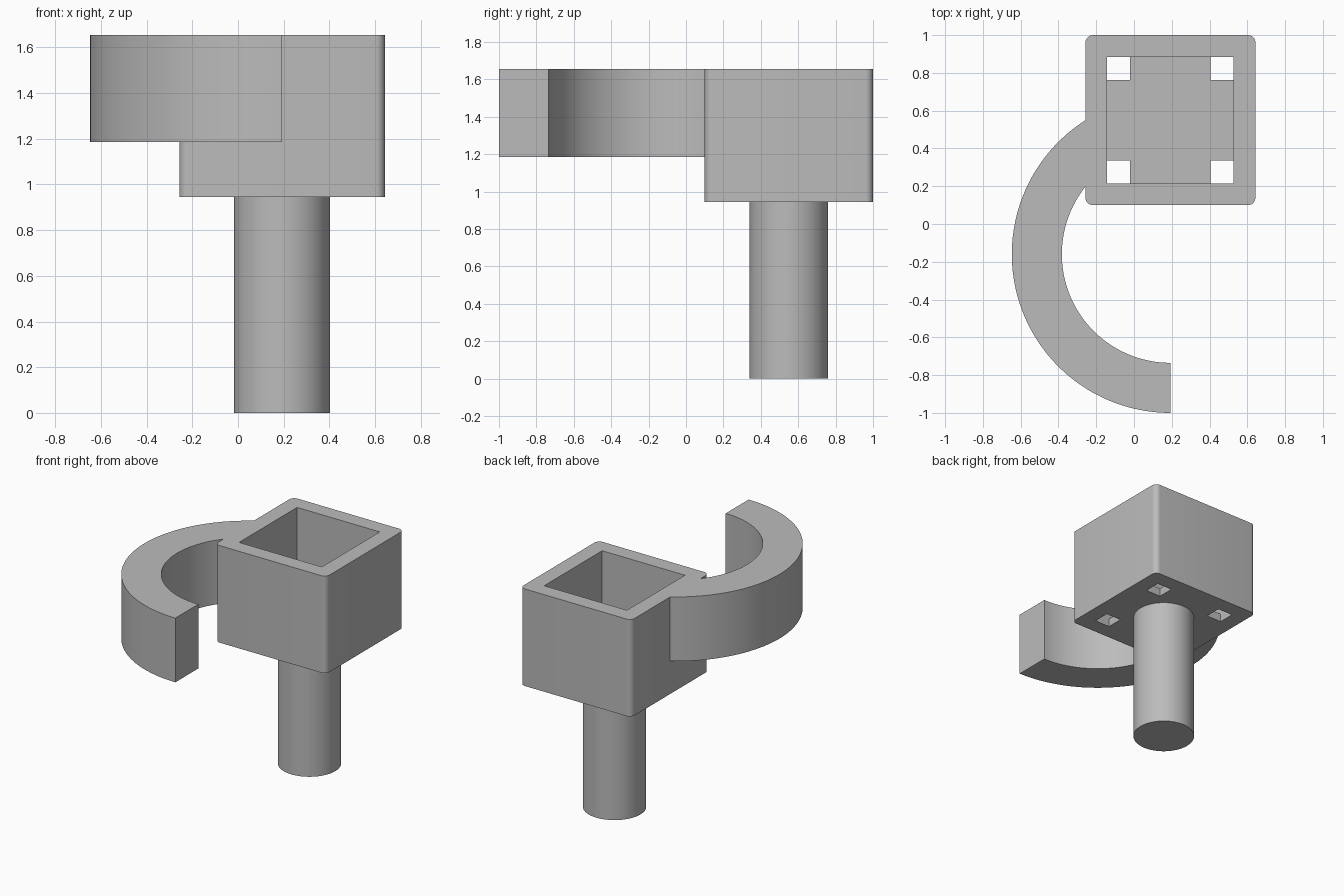
import bpy, bmesh
from math import sin, cos, acos, pi, radians

old = bpy.data.objects.get("Cube")
if old:
    bpy.data.objects.remove(old, do_unlink=True)

grey = bpy.data.materials.new("plain grey")
grey.use_nodes = True
colour = (0.5, 0.5, 0.5, 1)
grey.diffuse_color = colour
grey.node_tree.nodes["Principled BSDF"].inputs["Base Color"].default_value = colour


def prism(name, loops, z0, z1):
    """Extrude closed outlines (the first outer, the rest holes) from z0 to z1."""
    bm = bmesh.new()
    edges = []
    for loop in loops:
        vs = [bm.verts.new((x, y, z0)) for x, y in loop]
        edges += [bm.edges.new((v, vs[i - 1])) for i, v in enumerate(vs)]
    bmesh.ops.triangle_fill(bm, edges=edges, use_beauty=True)
    ext = bmesh.ops.extrude_face_region(bm, geom=bm.faces[:], use_keep_orig=True)
    top = [g for g in ext["geom"] if isinstance(g, bmesh.types.BMVert)]
    bmesh.ops.translate(bm, verts=top, vec=(0, 0, z1 - z0))
    bmesh.ops.recalc_face_normals(bm, faces=bm.faces[:])
    mesh = bpy.data.meshes.new(name)
    bm.to_mesh(mesh)
    bm.free()
    mesh.materials.append(grey)
    ob = bpy.data.objects.new(name, mesh)
    bpy.context.collection.objects.link(ob)
    bpy.ops.object.select_all(action='DESELECT')
    ob.select_set(True)
    bpy.context.view_layer.objects.active = ob
    bpy.ops.object.shade_smooth_by_angle(angle=radians(30))
    return ob


def arc(cx, cy, r, a0, a1, n):
    return [(cx + r * cos(a0 + (a1 - a0) * i / n),
             cy + r * sin(a0 + (a1 - a0) * i / n)) for i in range(n + 1)]


CX, CY = 0.193, 0.55
HALF, INNER, CORNER = 0.45, 0.335, 0.04
BASE, TOP, FLOOR = 0.945, 1.655, 0.06

# Box walls with rounded vertical edges and a square well
outer = []
for k, (sx, sy) in enumerate([(1, 1), (-1, 1), (-1, -1), (1, -1)]):
    d = HALF - CORNER
    outer += arc(CX + sx * d, CY + sy * d, CORNER, k * pi / 2, (k + 1) * pi / 2, 8)
well = [(CX + sx * INNER, CY + sy * INNER)
        for sx, sy in [(1, 1), (-1, 1), (-1, -1), (1, -1)]]
prism("box_walls", [outer, well], BASE, TOP)

# Cross-shaped floor that leaves a square drain hole in each corner
a, b = INNER, INNER - 0.122
cross = [(a, b), (b, b), (b, a), (-b, a), (-b, b), (-a, b),
         (-a, -b), (-b, -b), (-b, -a), (b, -a), (b, -b), (a, -b)]
prism("box_floor", [[(CX + x, CY + y) for x, y in cross]], BASE, BASE + FLOOR)

# Curved hook, ending flush on the side of the box
RY, R_OUT, R_IN = -0.16, 0.84, 0.575
hook = arc(CX, RY, R_OUT, acos(-HALF / R_OUT), 1.5 * pi, 64)
hook += arc(CX, RY, R_IN, 1.5 * pi, acos(-HALF / R_IN), 64)
prism("hook", [hook], 1.185, TOP)

# Round post
prism("post", [arc(CX, CY, 0.21, 0, 2 * pi, 64)[:-1]], 0, BASE)
